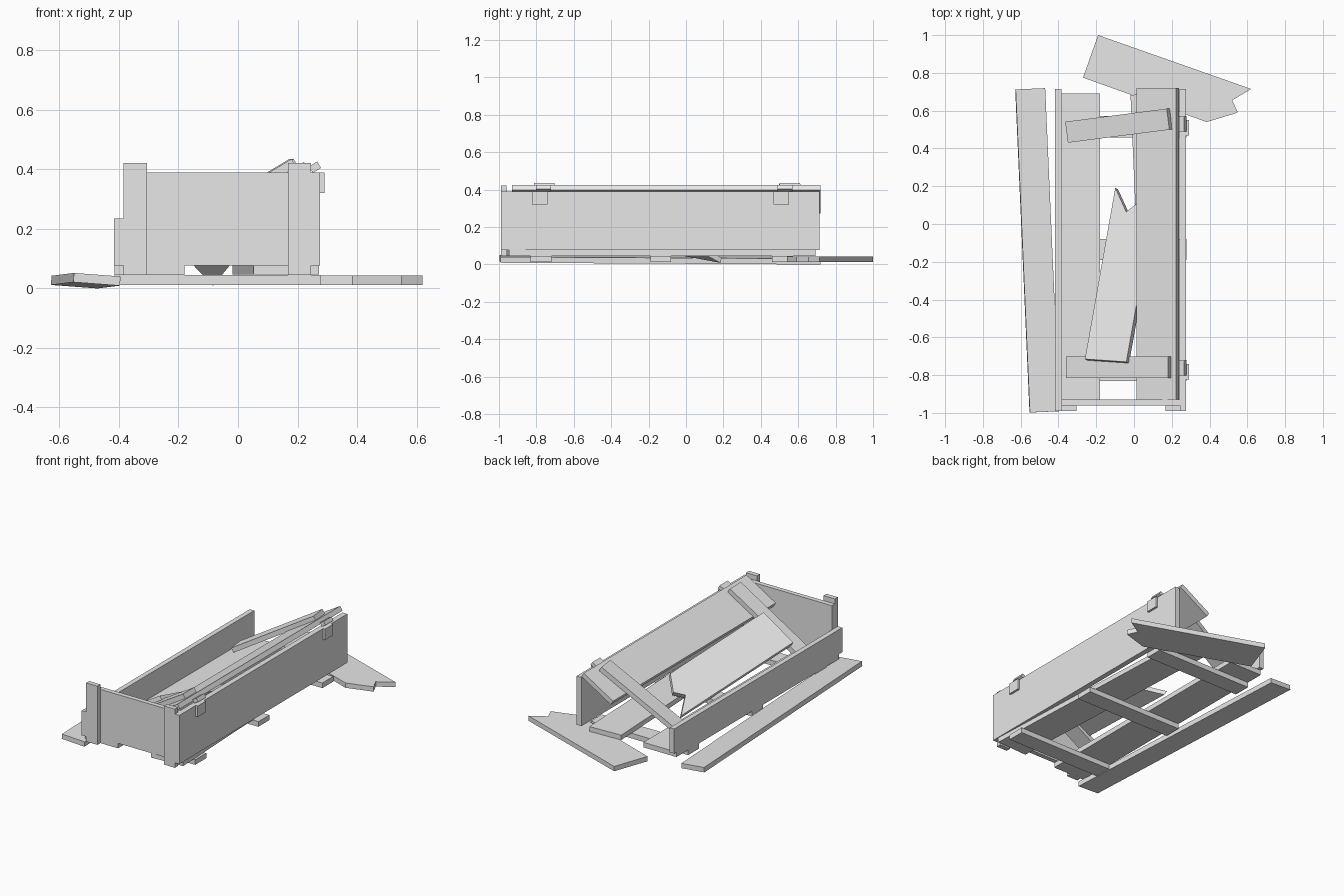
import bpy, bmesh
from mathutils import Matrix, Vector

cube = bpy.data.objects.get("Cube")
if cube:
    bpy.data.objects.remove(cube)

GREY = (0.8, 0.8, 0.8, 1)
grey = bpy.data.materials.new("plain grey")
grey.diffuse_color = GREY
grey.use_nodes = True
grey.node_tree.nodes["Principled BSDF"].inputs["Base Color"].default_value = GREY

T = 0.031  # board thickness


def frame(origin, across, along):
    """Board frame: x runs across, y runs along, z leaves the top face."""
    x = Vector(across).normalized()
    z = x.cross(Vector(along)).normalized()
    y = z.cross(x)
    return Matrix.Translation(origin) @ Matrix((x, y, z)).transposed().to_4x4()


def board(name, outline, top=0.0, thickness=T, matrix=None):
    """Flat board cut to an outline, with its top face at the given height."""
    bm = bmesh.new()
    face = bm.faces.new([bm.verts.new((x, y, top)) for x, y in outline])
    new = bmesh.ops.extrude_face_region(bm, geom=[face])["geom"]
    low = [v for v in new if isinstance(v, bmesh.types.BMVert)]
    bmesh.ops.translate(bm, verts=low, vec=(0, 0, -thickness))
    bmesh.ops.recalc_face_normals(bm, faces=bm.faces)
    mesh = bpy.data.meshes.new(name)
    bm.to_mesh(mesh)
    bm.free()
    mesh.materials.append(grey)
    obj = bpy.data.objects.new(name, mesh)
    if matrix:
        obj.matrix_world = matrix
    bpy.context.collection.objects.link(obj)
    return obj


def rect(x0, x1, y0, y1):
    return [(x0, y0), (x1, y0), (x1, y1), (x0, y1)]


def box(name, x, y, z):
    return board(name, rect(*x, *y), z[1], z[1] - z[0])


# Crate walls and the two front posts
box("tall_side_wall", (0.242, 0.276), (-0.99, 0.715), (0.077, 0.39))
box("low_side_wall", (-0.417, -0.385), (-0.99, 0.715), (0.077, 0.235))
box("front_wall", (-0.385, 0.242), (-0.96, -0.93), (0.077, 0.39))
for side, x in (("right", (-0.385, -0.305)), ("left", (0.168, 0.245))):
    box("front_post_" + side, x, (-0.99, -0.96), (0.045, 0.422))

# Floor boards, the second one knocked askew
box("floor_board", (-0.415, -0.18), (-0.96, 0.69), (0.045, 0.077))
board("askew_floor_board", rect(0, 0.22, 0, 1.64),
      matrix=frame((0.052, -0.955, 0.077), (1, 0.043, 0), (-0.043, 1, 0)))

# Runners under the floor
for i, y in enumerate((-0.775, -0.135, 0.515)):
    box(f"floor_runner_{i + 1}", (-0.415, 0.278), (y - 0.056, y + 0.056), (0.012, 0.045))

# Lid board sloping down into the crate, with its two battens
SLOPE = Vector((1, 0, 0.6))
board("lid_board", rect(-0.242, 0, -0.93, 0.72),
      matrix=frame((0.222, 0, 0.425), SLOPE, (0, 1, 0)))
for name, y, skew in (("front", -0.758, 0), ("back", 0.555, 0.129)):
    across = SLOPE + Vector((0, skew, 0))
    board("lid_batten_" + name, rect(-0.63, 0, -0.056, 0.056),
          matrix=frame((0.18, y, 0.435), across, (-skew, 1, 0)))

# Hinges: a plate on the wall and a leaf on the lid edge
for name, y in (("front", -0.782), ("back", 0.51)):
    box("hinge_plate_" + name, (0.276, 0.29), (y - 0.041, y + 0.041), (0.32, 0.39))
    board("hinge_leaf_" + name, rect(-0.018, 0.014, -0.04, 0.04), thickness=0.025,
          matrix=frame((0.254, y + 0.02, 0.419), SLOPE, (0, 1, 0)))

# Snapped lid board lying in the crate
snapped = [(0, 0), (0.255, 0), (0.255, 0.78), (0.147, 0.858), (0.092, 0.81), (0, 0.935)]
board("snapped_lid_board", snapped,
      matrix=frame((-0.26, -0.715, 0.203), (0.22, -0.015, 0.13), (0.16, 0.905, -0.168)))

# Boards fallen on the ground outside
board("fallen_side_board", rect(0, 0.157, 0, 1.712),
      matrix=frame((-0.551, -0.998, 0.052), (0.16, 0.007, -0.012), (-0.08, 1.71, -0.009)))
splintered = [(-0.19, 1.0), (-0.27, 0.775), (0.385, 0.54), (0.55, 0.59), (0.52, 0.655), (0.62, 0.715)]
board("fallen_splintered_board", splintered, top=0.043)
